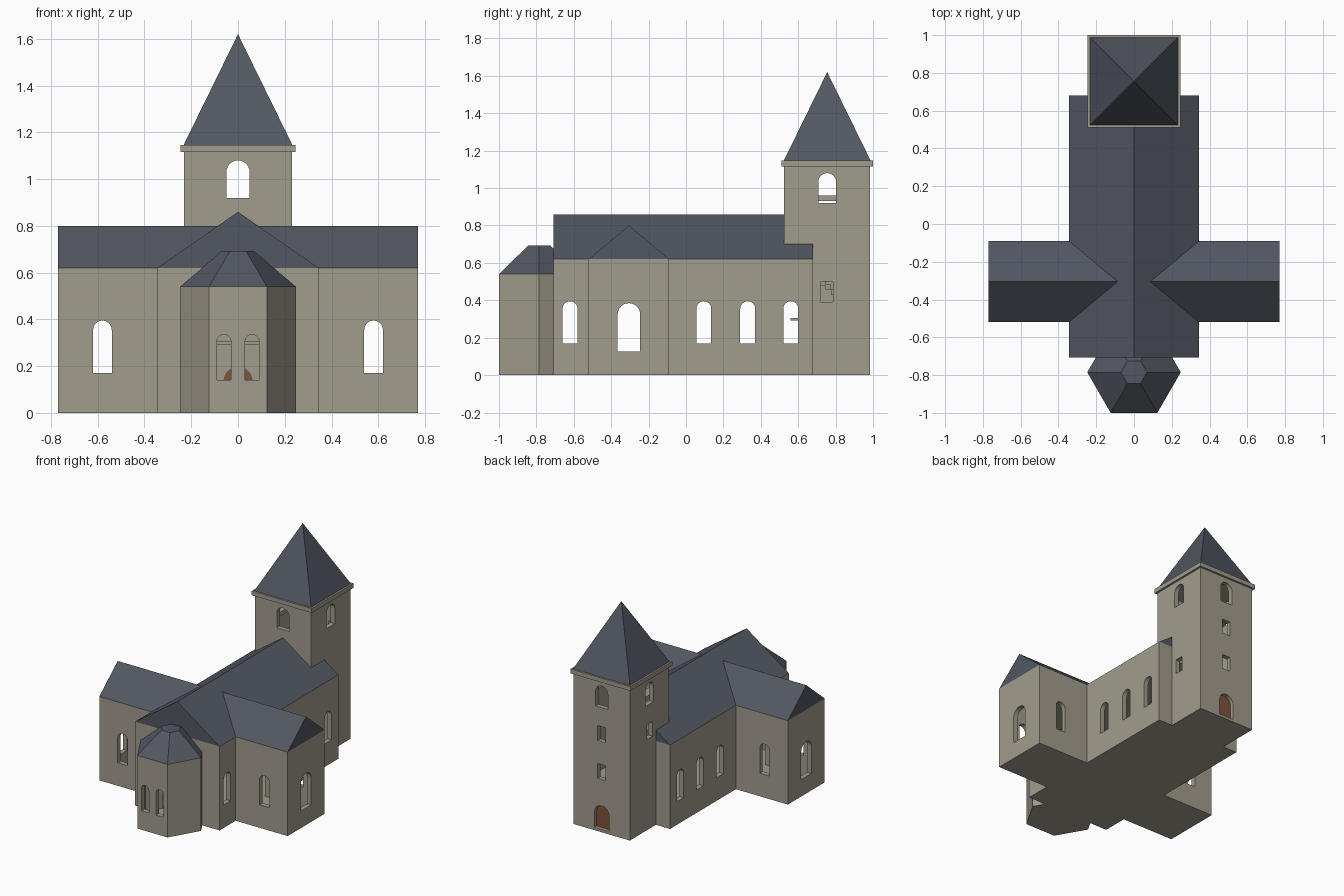
import bpy, bmesh, math
from mathutils import Vector

if "Cube" in bpy.data.objects:
    bpy.data.objects.remove(bpy.data.objects["Cube"])


def material(name, rgb):
    m = bpy.data.materials.new(name)
    m.diffuse_color = (*rgb, 1)
    m.use_nodes = True
    m.node_tree.nodes["Principled BSDF"].inputs["Base Color"].default_value = m.diffuse_color
    return m


STONE = material("stone", (0.36, 0.335, 0.27))
SLATE = material("slate", (0.085, 0.095, 0.12))
WOOD = material("wood", (0.2, 0.085, 0.045))


def prism(name, profile, axis, a, b, mat=None, taper=1.0):
    """Extrude a 2D profile along an axis from a to b, optionally tapering."""
    place = {'x': lambda u, v, t: (t, u, v),
             'y': lambda u, v, t: (u, t, v),
             'z': lambda u, v, t: (u, v, t)}[axis]
    c = sum((Vector(p) for p in profile), Vector((0, 0))) / len(profile)
    bm = bmesh.new()
    low = [bm.verts.new(place(u, v, a)) for u, v in profile]
    high = [bm.verts.new(place(*(c + (Vector(p) - c) * taper), b)) for p in profile]
    n = len(profile)
    bm.faces.new(low)
    if taper > 0:
        bm.faces.new(high[::-1])
    for i in range(n):
        j = (i + 1) % n
        bm.faces.new((low[i], low[j], high[j], high[i]))
    if taper == 0:
        bmesh.ops.remove_doubles(bm, verts=bm.verts, dist=1e-5)
    bmesh.ops.recalc_face_normals(bm, faces=bm.faces)
    me = bpy.data.meshes.new(name)
    bm.to_mesh(me)
    bm.free()
    ob = bpy.data.objects.new(name, me)
    bpy.context.collection.objects.link(ob)
    if mat:
        me.materials.append(mat)
    return ob


def rect(u0, u1, v0, v1):
    return [(u0, v0), (u1, v0), (u1, v1), (u0, v1)]


def arch(c, w, z0, z1, n=12):
    r = w / 2
    return [(c - r, z0), (c + r, z0)] + [
        (c + r * math.cos(math.pi * i / n), z1 - r + r * math.sin(math.pi * i / n))
        for i in range(n + 1)]


def hexagon(cy, r):
    return [(r * math.cos(math.pi * i / 3), cy + r * math.sin(math.pi * i / 3))
            for i in range(6)]


def combine(target, tool, op):
    tool.hide_render = True
    m = target.modifiers.new("join", 'BOOLEAN')
    m.operation, m.solver, m.object = op, 'EXACT', tool
    bpy.context.view_layer.objects.active = target
    bpy.ops.object.modifier_apply(modifier=m.name)
    bpy.data.objects.remove(tool, do_unlink=True)


NX, NY0, NY1, EAVE = 0.345, -0.708, 0.68, 0.62     # nave
TX, TY0, TY1 = 0.77, -0.52, -0.09                  # transept
TWC, TWH = 0.755, 0.23                             # tower
APC, APR = -0.785, 0.2475                          # apse
W = 0.035                                          # wall thickness

# Walls: outer volumes united, then hollowed
walls = prism("walls", rect(-NX, NX, NY0, NY1), 'z', 0, EAVE, STONE)
outers = [(rect(-TX, TX, TY0, TY1), EAVE),
          (rect(-TWH, TWH, TWC - TWH, TWC + TWH), 1.12),
          (hexagon(APC, APR), 0.54)]
for prof, top in outers:
    combine(walls, prism("outer", prof, 'z', 0, top, STONE), 'UNION')
h = TWH - W
tower_room = rect(-h, h, TWC - h, TWC + h)
inners = [(rect(-NX + W, NX - W, NY0 + W, NY1 - W), 0.61),
          (rect(-TX + W, TX - W, TY0 + W, TY1 - W), 0.608),
          (tower_room, 1.10),
          (hexagon(APC, APR - W * 1.15), 0.53)]
for prof, top in inners:
    combine(walls, prism("inner", prof, 'z', 0.02, top), 'DIFFERENCE')

# Window and door openings: profile, axis, from, to
openings = [(arch(y, 0.08, 0.17, 0.395), 'x', -0.5, 0.5) for y in (-0.62, 0.095, 0.33, 0.56)]
openings += [(arch(x, 0.08, 0.17, 0.395), 'y', -0.7, 0.05) for x in (-0.58, 0.58)]
openings += [(arch(x, 0.06, 0.14, 0.335), 'y', -1.1, -0.9) for x in (-0.06, 0.06)]
openings += [(arch(-0.305, 0.12, 0.125, 0.385), 'x', -0.9, 0.9),
             (arch(TWC, 0.095, 0.92, 1.08), 'x', -0.4, 0.4),
             (arch(0, 0.10, 0.92, 1.08), 'y', 0.4, 1.1),
             (arch(0, 0.12, 0.02, 0.195), 'y', 0.9, 1.1),
             (rect(TWC - 0.035, TWC + 0.03, 0.39, 0.50), 'x', 0.1, 0.4),
             (rect(TWC - 0.035, TWC + 0.03, 0.67, 0.78), 'x', -0.4, -0.1),
             (rect(-0.033, 0.033, 0.39, 0.50), 'y', 0.85, 1.1),
             (rect(-0.033, 0.033, 0.67, 0.78), 'y', 0.85, 1.1)]
for o in openings:
    combine(walls, prism("cutter", *o), 'DIFFERENCE')

# Door set back in its opening
prism("door", arch(0, 0.125, 0.018, 0.198), 'y', 0.945, 0.958, WOOD)

# Roofs: gabled nave and transept, hipped apse, pyramid spire
nave_roof = prism("nave_roof", [(-NX, EAVE), (NX, EAVE), (0, 0.86)], 'y', NY0, NY1, SLATE)
combine(nave_roof, prism("inner", tower_room, 'z', 0.5, 1.0), 'DIFFERENCE')
prism("transept_roof", [(TY0, EAVE), (TY1, EAVE), ((TY0 + TY1) / 2, 0.80)],
      'x', -TX, TX, SLATE)
prism("apse_roof", hexagon(APC, APR), 'z', 0.54, 0.692, SLATE, taper=0.28)
prism("cornice", rect(-0.245, 0.245, TWC - 0.245, TWC + 0.245), 'z', 1.115, 1.147, STONE)
prism("spire", rect(-0.232, 0.232, TWC - 0.232, TWC + 0.232), 'z', 1.147, 1.62, SLATE, taper=0)

# Tower interior: first floor, two flights of stairs, belfry landing
prism("tower_floor", rect(-h, h, TWC - h, TWC + h), 'z', 0.292, 0.305, STONE)
for side, y0, dy, z0 in ((-1, 0.88, -0.03, 0.35), (1, 0.62, 0.03, 0.62)):
    for i in range(10):
        y, z = y0 + dy * i, z0 + 0.026 * i
        xs = sorted((side * h, side * (h - 0.07)))
        prism("stair_step", rect(*xs, y - 0.015, y + 0.015), 'z', z, z + 0.03, STONE)
prism("belfry_landing", rect(-h, -h + 0.07, TWC - h, TWC + h), 'z', 0.93, 0.96, STONE)
